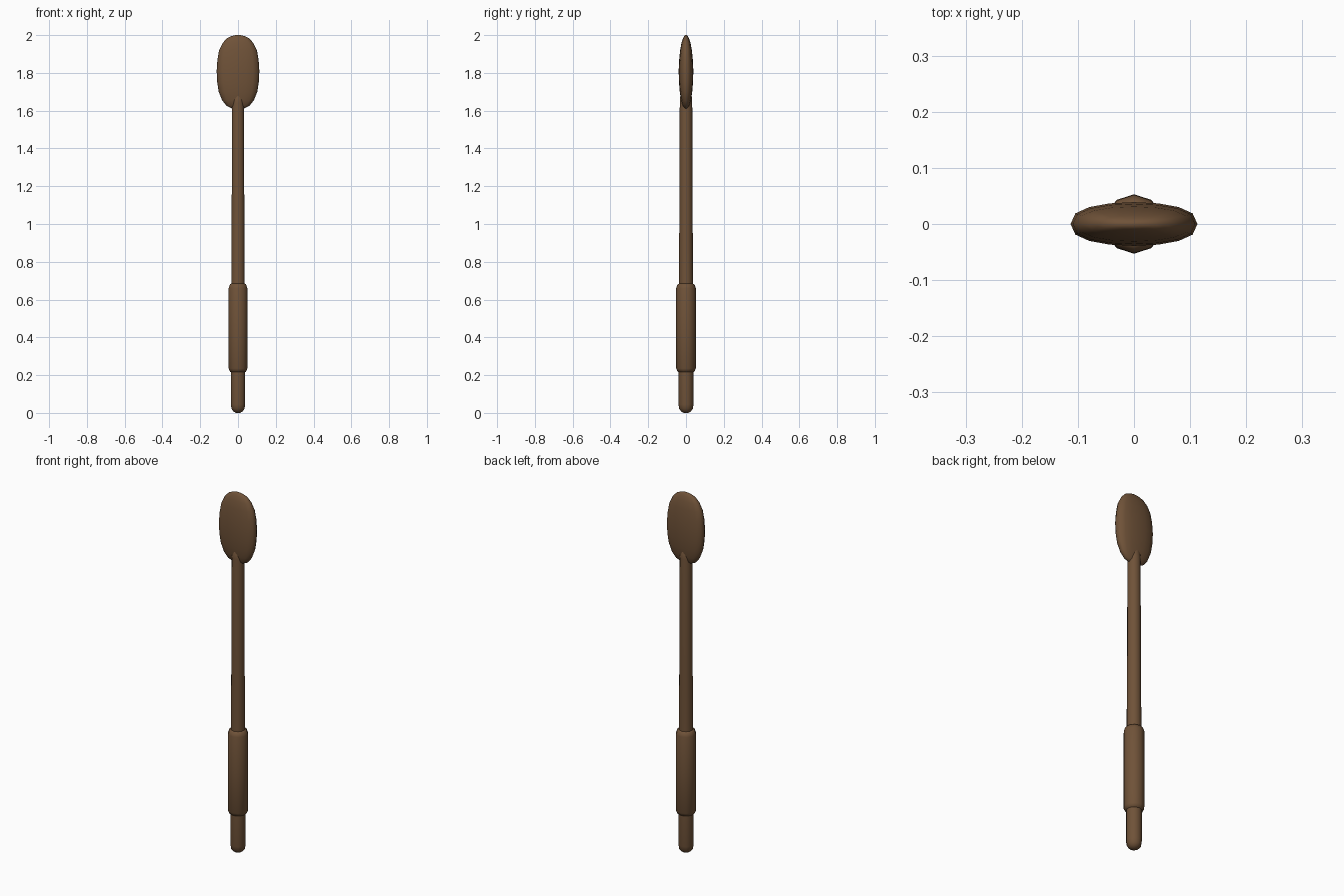
import bpy, bmesh, math

if "Cube" in bpy.data.objects:
    bpy.data.objects.remove(bpy.data.objects["Cube"])

wood = bpy.data.materials.new("wood")
wood.diffuse_color = (0.16, 0.085, 0.04, 1)
wood.use_nodes = True
wood.node_tree.nodes["Principled BSDF"].inputs["Base Color"].default_value = wood.diffuse_color


def loft(name, rings, sides, start=0.0, power=1.0):
    """Stack of (z, half_x, half_y) rings, capped at both ends, smooth shaded."""
    def sq(v):
        return math.copysign(abs(v) ** power, v)
    bm = bmesh.new()
    loops = []
    for z, rx, ry in rings:
        angles = [start + 2 * math.pi * i / sides for i in range(sides)]
        loops.append([bm.verts.new((rx * math.cos(a), ry * sq(math.sin(a)), z)) for a in angles])
    for a, b in zip(loops, loops[1:]):
        for i in range(sides):
            j = (i + 1) % sides
            bm.faces.new((a[i], a[j], b[j], b[i]))
    bm.faces.new(loops[0][::-1])
    bm.faces.new(loops[-1])
    mesh = bpy.data.meshes.new(name)
    bm.to_mesh(mesh)
    bm.free()
    obj = bpy.data.objects.new(name, mesh)
    bpy.context.collection.objects.link(obj)
    mesh.materials.append(wood)
    bpy.ops.object.select_all(action='DESELECT')
    obj.select_set(True)
    bpy.context.view_layer.objects.active = obj
    bpy.ops.object.shade_smooth_by_angle(angle=math.radians(50))
    return obj


def lathe(name, profile):
    return loft(name, [(z, r, r) for z, r in profile], 10, math.pi / 2)


# Long tapering handle with rounded butt
lathe("shaft", [(0, 0.012), (0.008, 0.026), (0.022, 0.036), (0.045, 0.04), (0.22, 0.04),
                (0.7, 0.037), (1.1, 0.035), (1.64, 0.033), (1.68, 0.03), (1.70, 0.015)])

# Thicker wrapped grip
lathe("grip", [(0.215, 0.036), (0.218, 0.044), (0.235, 0.052), (0.45, 0.053),
               (0.66, 0.052), (0.68, 0.045), (0.685, 0.036)])

# Flat oval blade
loft("blade", [(1.61, 0.028, 0.008), (1.625, 0.06, 0.018), (1.655, 0.084, 0.026),
               (1.70, 0.102, 0.033), (1.75, 0.11, 0.037), (1.81, 0.113, 0.039),
               (1.87, 0.109, 0.036), (1.92, 0.1, 0.031), (1.96, 0.08, 0.024),
               (1.985, 0.056, 0.015), (1.995, 0.034, 0.009), (2.0, 0.012, 0.004)],
     16, 0.0, 0.75)
